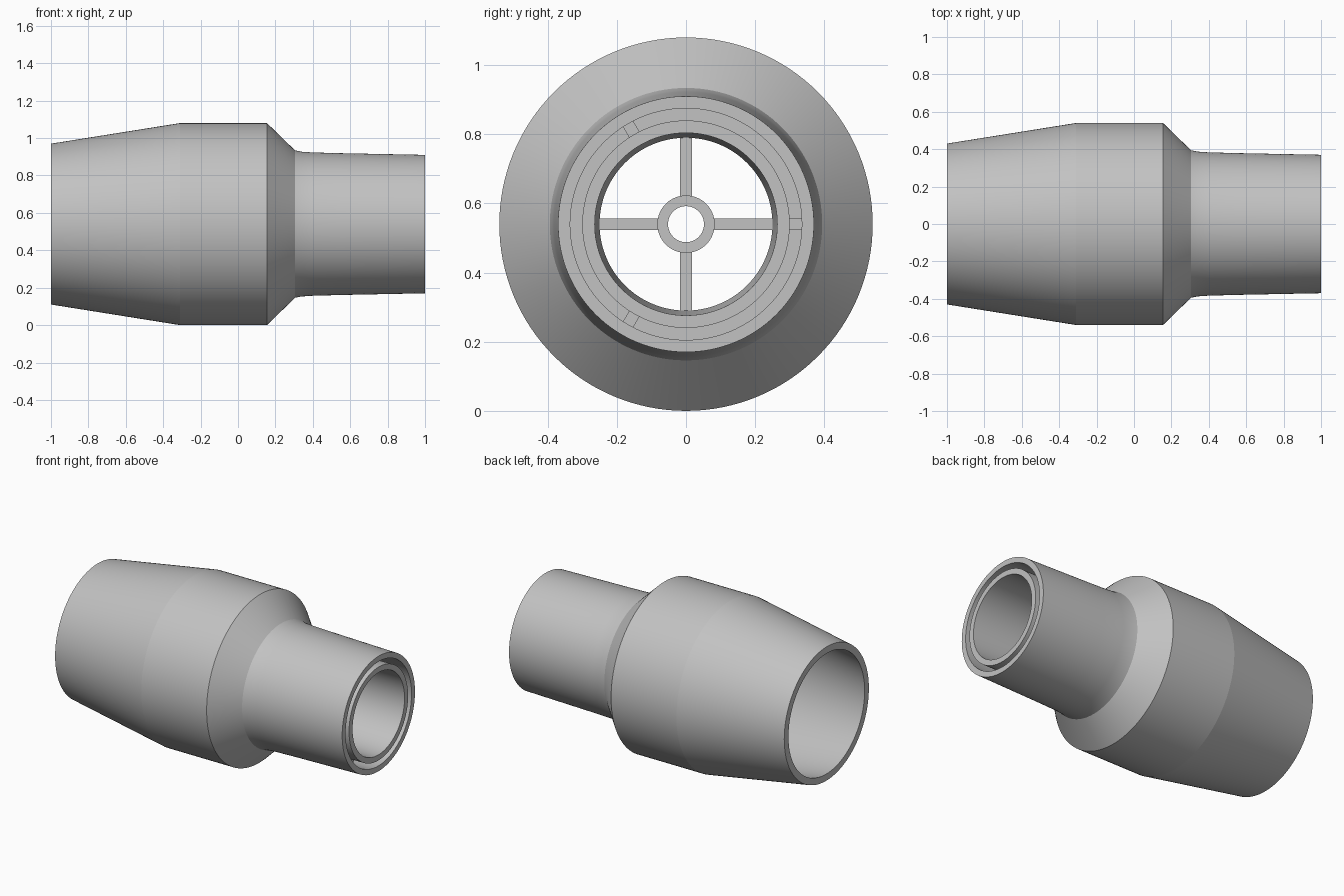
import bpy
import bmesh
from math import cos, sin, pi, radians
from mathutils import Matrix

cube = bpy.data.objects.get("Cube")
if cube:
    bpy.data.objects.remove(cube)

AXIS_Z = 0.54
SEGMENTS = 128

grey = bpy.data.materials.new("plain grey")
grey.use_nodes = True
colour = (0.54, 0.54, 0.54, 1)
grey.diffuse_color = colour
grey.node_tree.nodes["Principled BSDF"].inputs["Base Color"].default_value = colour


def finish(name, bm):
    """Turn a bmesh into a shaded object on the main axis."""
    bmesh.ops.recalc_face_normals(bm, faces=bm.faces)
    mesh = bpy.data.meshes.new(name)
    bm.to_mesh(mesh)
    bm.free()
    mesh.materials.append(grey)
    obj = bpy.data.objects.new(name, mesh)
    obj.location.z = AXIS_Z
    bpy.context.collection.objects.link(obj)
    bpy.ops.object.select_all(action='DESELECT')
    obj.select_set(True)
    bpy.context.view_layer.objects.active = obj
    bpy.ops.object.shade_smooth_by_angle(angle=radians(25))
    return obj


def lathe(name, profile):
    """Revolve a closed (x, radius) profile around the x axis."""
    bm = bmesh.new()
    rings = []
    for i in range(SEGMENTS):
        a = 2 * pi * i / SEGMENTS
        rings.append([bm.verts.new((x, r * cos(a), r * sin(a))) for x, r in profile])
    count = len(profile)
    for i, ring in enumerate(rings):
        following = rings[(i + 1) % SEGMENTS]
        for j in range(count):
            k = (j + 1) % count
            bm.faces.new((ring[j], ring[k], following[k], following[j]))
    return finish(name, bm)


def radial_bars(name, number, x0, x1, r0, r1, width):
    """Boxes spread evenly around the x axis, reaching from r0 to r1."""
    bm = bmesh.new()
    for i in range(number):
        place = (Matrix.Rotation(2 * pi * i / number, 4, 'X')
                 @ Matrix.Translation(((x0 + x1) / 2, (r0 + r1) / 2, 0))
                 @ Matrix.Diagonal((x1 - x0, r1 - r0, width, 1)))
        bmesh.ops.create_cube(bm, size=1, matrix=place)
    return finish(name, bm)


# Tapered sleeve at the wide end
lathe("tapered_sleeve", [(-1, 0.43), (-0.31, 0.54), (-0.31, 0.495), (-1, 0.387)])

# Main housing: wide band, chamfered shoulder and narrow neck
lathe("housing", [
    (-0.31, 0.54), (0.155, 0.54), (0.305, 0.394), (0.34, 0.387),
    (0.40, 0.383), (0.55, 0.379), (1, 0.37),
    (1, 0.335), (0.28, 0.345), (0.13, 0.495), (-0.31, 0.495)])

# Inner tube with a slightly narrowing bore
lathe("inner_tube", [(0.2, 0.30), (1, 0.30), (1, 0.264), (0.3, 0.25), (0.2, 0.25)])

# Collar closing the gap between the inner tube and the neck
lathe("gap_collar", [(0.3, 0.295), (0.38, 0.295), (0.38, 0.35), (0.3, 0.35)])

# Spacer ribs between the tubes
radial_bars("spacer_ribs", 3, 0.38, 0.92, 0.297, 0.34, 0.034)

# Central hub carried by a cross of spokes
lathe("hub", [(0.2, 0.083), (0.32, 0.083), (0.32, 0.052), (0.2, 0.052)])
radial_bars("spokes", 4, 0.21, 0.31, 0.078, 0.256, 0.034)
